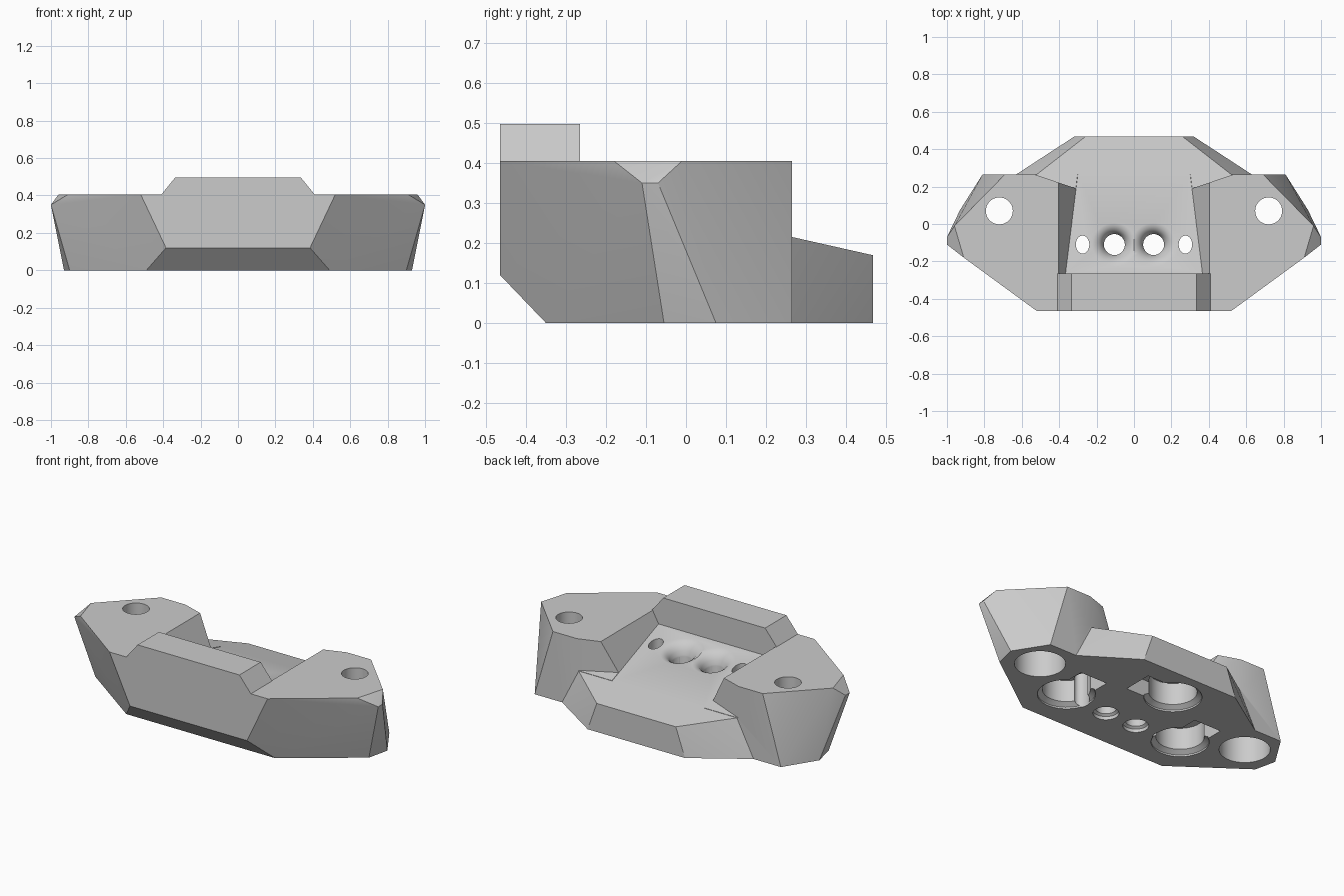
import bpy, bmesh, math

if "Cube" in bpy.data.objects:
    bpy.data.objects.remove(bpy.data.objects["Cube"], do_unlink=True)

grey = bpy.data.materials.new("plain grey")
grey.use_nodes = True
grey.diffuse_color = (0.6, 0.6, 0.6, 1)
grey.node_tree.nodes["Principled BSDF"].inputs["Base Color"].default_value = grey.diffuse_color


def finish(bm, name):
    bmesh.ops.recalc_face_normals(bm, faces=bm.faces)
    mesh = bpy.data.meshes.new(name)
    bm.to_mesh(mesh)
    bm.free()
    mesh.materials.append(grey)
    ob = bpy.data.objects.new(name, mesh)
    bpy.context.collection.objects.link(ob)
    return ob


def hull(name, points):
    """Convex solid from one half, mirrored across x."""
    bm = bmesh.new()
    for x, y, z in points:
        for s in (-1, 1):
            bm.verts.new((s * x, y, z))
    res = bmesh.ops.convex_hull(bm, input=bm.verts)
    loose = [v for v in res["geom_interior"] if isinstance(v, bmesh.types.BMVert)]
    bmesh.ops.delete(bm, geom=loose, context="VERTS")
    bmesh.ops.dissolve_limit(bm, angle_limit=0.001, verts=bm.verts, edges=bm.edges)
    return finish(bm, name)


def lathe(name, x, y, profile, sides=48, squash=1, tilt=0):
    """Solid of revolution from (radius, z) pairs, low to high; tilt shears it along y."""
    bm = bmesh.new()
    turn = [2 * math.pi * i / sides for i in range(sides)]
    rings = [[bm.verts.new((x + squash * r * math.cos(a), y + r * math.sin(a),
                            z + tilt * r * math.sin(a))) for a in turn]
             for r, z in profile]
    for low, high in zip(rings, rings[1:]):
        for i in range(sides):
            j = (i + 1) % sides
            bm.faces.new((low[i], low[j], high[j], high[i]))
    bm.faces.new(rings[0])
    bm.faces.new(rings[-1])
    return finish(bm, name)


def box(name, x0, x1, y0, y1, z0, z1):
    bm = bmesh.new()
    bmesh.ops.create_cube(bm, size=1)
    for v in bm.verts:
        v.co = (x1 if v.co.x > 0 else x0, y1 if v.co.y > 0 else y0, z1 if v.co.z > 0 else z0)
    return finish(bm, name)


def combine(body, other, operation):
    mod = body.modifiers.new(other.name, "BOOLEAN")
    mod.object = other
    mod.operation = operation
    mod.solver = "EXACT"
    bpy.context.view_layer.objects.active = body
    bpy.ops.object.modifier_apply(modifier=mod.name)
    bpy.data.objects.remove(other, do_unlink=True)


TOP, BACK, RIDGE, SLOPE = 0.405, 0.265, -0.265, -0.225


def floor(y, lift=0.0):
    """Height of the sloping tray floor."""
    return 0.215 + SLOPE * (y - BACK) + lift


# Faceted main block with both wings
body = hull("mount_body", [
    (0.52, -0.465, TOP), (0.91, -0.18, TOP), (0.96, -0.01, TOP), (0.69, BACK, TOP),
    (1.0, -0.11, 0.35), (1.0, -0.07, 0.35), (0.385, -0.465, 0.12),
    (0.49, -0.35, 0), (0.90, -0.055, 0), (0.93, 0.075, 0), (0.81, BACK, 0)])

# Sloping tray between the wings, open at the back; the mouth sits a hair higher
tray = hull("tray_cut", [(0.405 + 0.55 * (z - TOP), y, z) for y in (RIDGE, 0.6)
                         for z in (floor(y), 0.6)])
mouth = hull("tray_mouth_cut", [(x, y, z) for x, y in ((0.31, 0.19), (0.54, 0.268), (0.54, 0.5))
                                for z in (floor(y, 0.002), 0.6)])
combine(body, tray, "DIFFERENCE")
combine(body, mouth, "DIFFERENCE")

# Raised front ridge and rear tail
ridge = hull("ridge", [(x, y, z) for y in (-0.465, RIDGE)
                       for x, z in ((0.41, TOP), (0.335, 0.497), (0.41, 0.38))])
tail = hull("tail", [(0.32, 0.467, 0), (0.63, BACK, 0), (0.63, 0.2, 0),
                     (0.26, 0.467, floor(0.467)), (0.52, BACK, floor(BACK)),
                     (0.52, 0.2, floor(BACK))])
combine(body, ridge, "UNION")
combine(body, tail, "UNION")

cutters = []
for s in (-1, 1):
    # Stepped bolt holes through the wings
    cutters.append(lathe("wing_hole", s * 0.72, 0.07,
                         [(0.138, -0.1), (0.138, 0.26), (0.072, 0.26), (0.072, 0.6)]))
    # Centre holes with a shallow seat underneath and a soft flare on the tray
    cutters.append(lathe("centre_hole", s * 0.105, -0.11,
                         [(0.07, -0.1), (0.07, 0.02), (0.056, 0.03), (0.056, 0.5)]))
    cutters.append(lathe("flare", s * 0.105, -0.11,
                         [(0.05, 0.21), (0.058, 0.24), (0.066, 0.262), (0.08, 0.281),
                          (0.097, 0.293), (0.118, 0.3), (0.13, 0.32)], tilt=SLOPE))
    # Small oval holes breaking into the side sockets
    cutters.append(lathe("oval_hole", s * 0.275, -0.11, [(0.048, -0.1), (0.048, 0.6)],
                         squash=0.75))

# Underside sockets: chamfered rim, deep bore and a side slot
for x, y in ((0.4, -0.09), (-0.4, -0.09), (-0.06, 0.255)):
    cutters.append(lathe("socket", x, y, [(0.157, -0.1), (0.157, 0.01), (0.13, 0.03), (0.13, 0.16)]))
    if y < 0:
        cutters.append(box("socket_slot", x - 0.09, x + 0.09, y, y + 0.23, -0.1, 0.1))
    else:
        cutters.append(box("socket_slot", x, x + 0.25, y - 0.09, y + 0.09, -0.1, 0.1))

for cutter in cutters:
    combine(body, cutter, "DIFFERENCE")

# Smooth bores, sharp facets
bpy.ops.object.select_all(action="DESELECT")
body.select_set(True)
bpy.context.view_layer.objects.active = body
bpy.ops.object.shade_smooth_by_angle(angle=math.radians(25))
